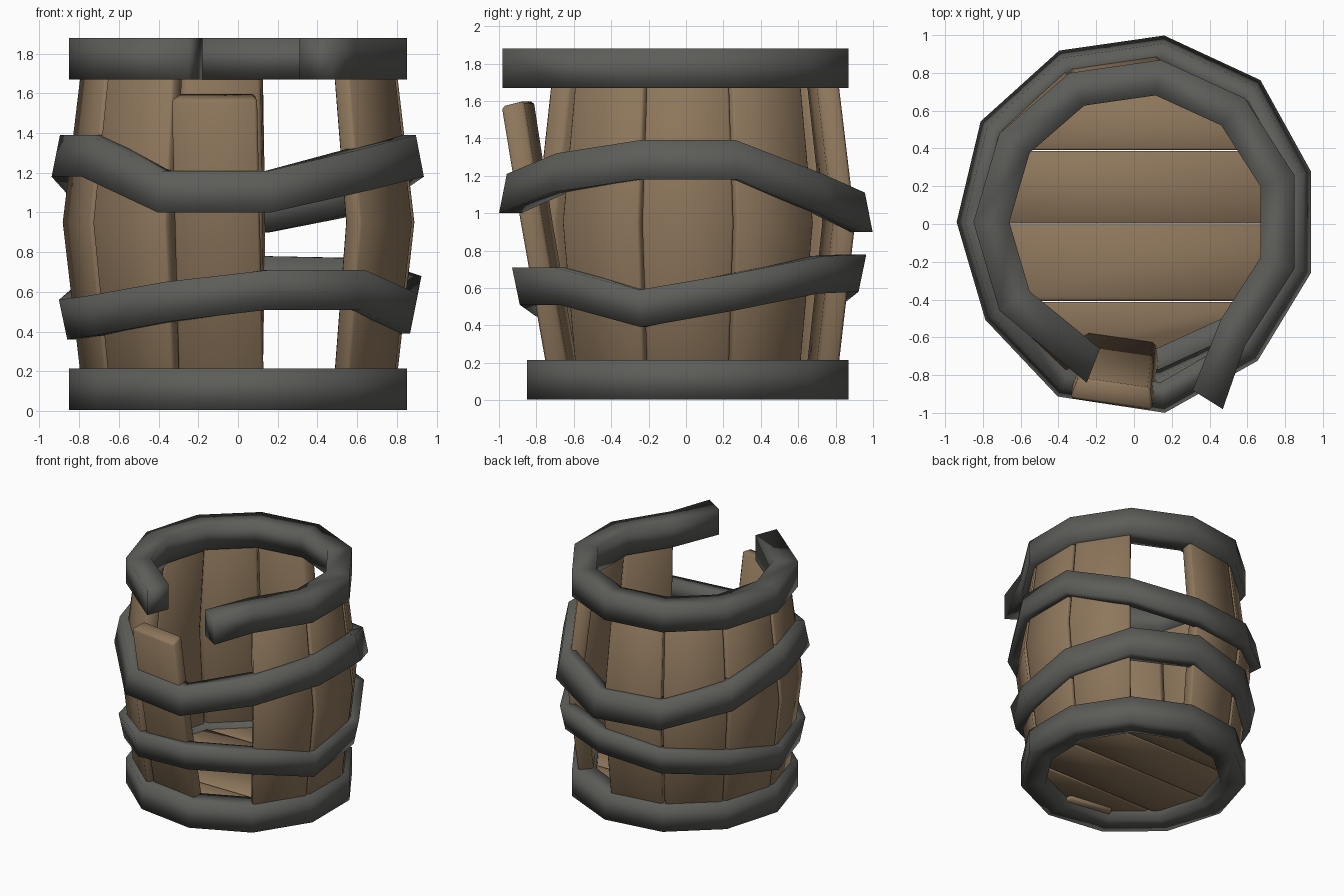
import bpy, bmesh, math
from mathutils import Vector

if "Cube" in bpy.data.objects:
    bpy.data.objects.remove(bpy.data.objects["Cube"])

CX, CY, N = 0.018, 0.01, 11
STEP = 2 * math.pi / N
ANG = [math.pi - i * STEP for i in range(N)]   # corners, clockwise from the left


def material(name, rgb):
    m = bpy.data.materials.new(name)
    m.diffuse_color = (*rgb, 1)
    m.use_nodes = True
    m.node_tree.nodes["Principled BSDF"].inputs["Base Color"].default_value = m.diffuse_color
    return m


WOOD = material("brown_wood", (0.27, 0.183, 0.106))
METAL = material("dark_grey_iron", (0.108, 0.11, 0.1))


def polar(r, a, z):
    return (CX + r * math.cos(a), CY + r * math.sin(a), z)


def finish(name, bm, mat, bevel=0):
    bmesh.ops.recalc_face_normals(bm, faces=bm.faces[:])
    for f in bm.faces:
        f.smooth = True
    me = bpy.data.meshes.new(name)
    bm.to_mesh(me)
    bm.free()
    me.materials.append(mat)
    ob = bpy.data.objects.new(name, me)
    bpy.context.collection.objects.link(ob)
    if bevel:
        mod = ob.modifiers.new("soft_edges", 'BEVEL')
        mod.width, mod.segments = bevel, 1
        mod.limit_method, mod.angle_limit = 'ANGLE', math.radians(45)
    return ob


def loft(name, sections, mat, closed, bevel=0):
    """Skin a run of four-point sections, closed into a loop or capped."""
    bm = bmesh.new()
    rows = [[bm.verts.new(p) for p in s] for s in sections]
    n = len(rows)
    for i in range(n if closed else n - 1):
        a, b = rows[i], rows[(i + 1) % n]
        for k in range(4):
            bm.faces.new((a[k], a[(k + 1) % 4], b[(k + 1) % 4], b[k]))
    if not closed:
        bm.faces.new(rows[0])
        bm.faces.new(rows[-1])
    return finish(name, bm, mat, bevel)


def band(a, r_low, r_high, z0, z1, depth):
    return [polar(r_low, a, z0), polar(r_high, a, z1),
            polar(r_high - depth, a, z1), polar(r_low - depth, a, z0)]


# Bottom hoop: level and closed
loft("bottom_hoop", [band(a, 0.868, 0.868, 0.005, 0.215, 0.19) for a in ANG], METAL, True)


# Top hoop: broken open at the front, with bent ends
def bent_end(inner, outer):
    return [(*outer, 1.67), (*outer, 1.88), (*inner, 1.88), (*inner, 1.67)]


ring = [band(a, 0.868, 0.868, 1.67, 1.88, 0.19) for a in ANG]
top = [bent_end((-0.18, -0.66), (-0.25, -0.84)), ring[10]] + ring[:8]
top.append(bent_end((0.31, -0.88), (0.47, -0.98)))
loft("broken_top_hoop", top, METAL, False)

# Two loose middle hoops: lower-edge height at each corner, clockwise from the left
UPPER_Z = [1.18, 1.04, 0.91, 0.90, 1.0, 1.18, 1.18, 1.11, 1.0, 1.0, 1.18]
LOWER_Z = [0.36, 0.47, 0.51, 0.58, 0.57, 0.48, 0.39, 0.51, 0.51, 0.45, 0.38]
FRONT = {8: 1.02, 9: 1.015}      # pushed out by the loose stave
upper, lower = [], []
for i, a in enumerate(ANG):
    r = FRONT.get(i, min(0.998, 0.957 - 0.21 * (UPPER_Z[i] - 1.18)))
    upper.append(band(a, r, r - 0.042, UPPER_Z[i], UPPER_Z[i] + 0.21, 0.12))
    r = 0.878 + 0.2 * (LOWER_Z[i] - 0.36)
    lower.append(band(a, r, r + 0.042, LOWER_Z[i], LOWER_Z[i] + 0.2, 0.12))
loft("upper_middle_hoop", upper, METAL, True)
loft("lower_middle_hoop", lower, METAL, True)


# Staves: one per side, bulging at mid height
def stave(name, mid, profile, width=None, top_tilt=0):
    sections = []
    for j, (z, r) in enumerate(profile):
        half = STEP / 2 - 0.008
        if width:
            half = math.asin(width / 2 / r)
        zi = z + (top_tilt if j == len(profile) - 1 else 0)
        sections.append([polar(r, mid - half, z), polar(r, mid + half, z),
                         polar(r - 0.12, mid + half, zi), polar(r - 0.12, mid - half, zi)])
    loft(name, sections, WOOD, False, 0.015)


for i in range(N):
    mid = ANG[i] - STEP / 2
    if i in (3, 7):              # two staves are missing
        continue
    if i == 8:                   # loose front stave leaning out
        stave("loose_front_stave", mid, [(0.05, 0.745), (0.95, 0.9), (1.57, 1.0)], 0.44, 0.03)
    else:
        stave(f"stave_{i + 1}", mid, [(0.05, 0.8), (0.95, 0.905), (1.82, 0.8)])

# Floor planks running left to right
CUTS = [-0.8, -0.41, 0.0, 0.39, 0.8]
for i in range(4):
    bm = bmesh.new()
    base = bm.faces.new([bm.verts.new(polar(0.73, a, 0.08)) for a in ANG])
    for y, sign in ((CUTS[i] + 0.003, -1), (CUTS[i + 1] - 0.003, 1)):
        bmesh.ops.bisect_plane(bm, geom=bm.verts[:] + bm.edges[:] + bm.faces[:],
                               plane_co=(0, y, 0), plane_no=(0, sign, 0), clear_outer=True)
    ext = bmesh.ops.extrude_face_region(bm, geom=bm.faces[:])
    bmesh.ops.translate(bm, vec=Vector((0, 0, 0.09)),
                        verts=[v for v in ext["geom"] if isinstance(v, bmesh.types.BMVert)])
    finish(f"floor_plank_{i + 1}", bm, WOOD, 0.012)
